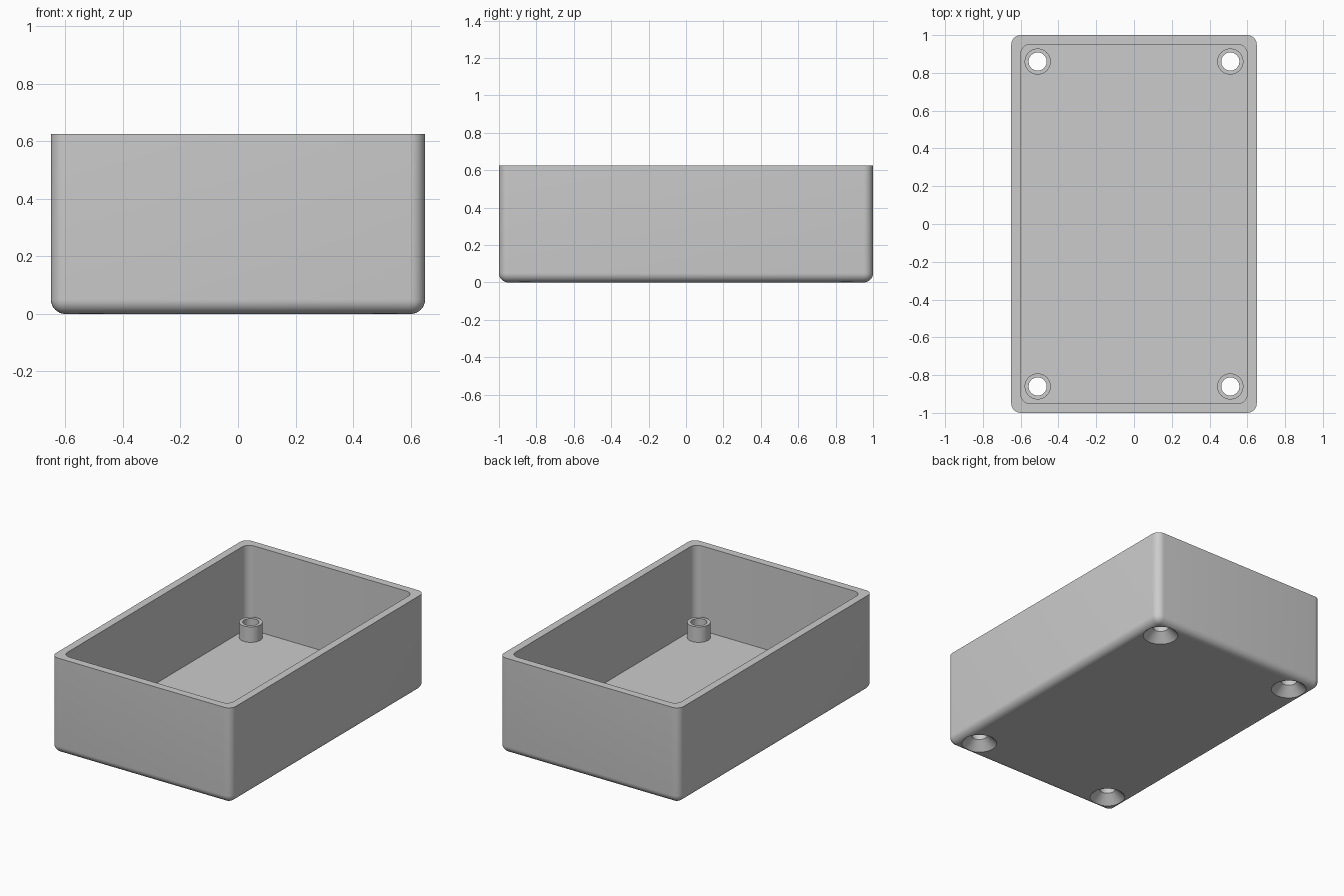
import bpy, bmesh, math
from mathutils import Vector

default = bpy.data.objects.get("Cube")
if default:
    bpy.data.objects.remove(default, do_unlink=True)

W, D, H = 1.3, 2.0, 0.625        # outer size
WALL, FLOOR = 0.05, 0.073
RADIUS = 0.05                    # corner rounding
POST_R, HOLE_R, POST_TOP = 0.069, 0.048, 0.174
SINK_R, SINK_DEPTH = 0.106, 0.056
POST_X, POST_Y = 0.51, 0.86

grey = bpy.data.materials.new("light grey plastic")
grey.use_nodes = True
grey.diffuse_color = (0.6, 0.6, 0.6, 1)
grey.node_tree.nodes["Principled BSDF"].inputs["Base Color"].default_value = (0.6, 0.6, 0.6, 1)


def finish(bm, name):
    bmesh.ops.recalc_face_normals(bm, faces=bm.faces)
    mesh = bpy.data.meshes.new(name)
    bm.to_mesh(mesh)
    bm.free()
    mesh.materials.append(grey)
    obj = bpy.data.objects.new(name, mesh)
    bpy.context.collection.objects.link(obj)
    return obj


def rounded_box(name, w, d, z0, z1, round_bottom):
    """Box with rounded upright edges and, if asked, a rounded bottom rim."""
    bm = bmesh.new()
    bmesh.ops.create_cube(bm, size=1)
    for v in bm.verts:
        v.co = Vector((v.co.x * w, v.co.y * d, z0 if v.co.z < 0 else z1))
    edges = []
    for e in bm.edges:
        a, b = (v.co.z for v in e.verts)
        upright = abs(a - b) > 0.01
        bottom = max(a, b) < z0 + 0.01
        if upright or (round_bottom and bottom):
            edges.append(e)
    bmesh.ops.bevel(bm, geom=edges, offset=RADIUS, segments=8,
                    profile=0.5, affect='EDGES')
    return finish(bm, name)


def lathed(name, profile):
    """Solid of revolution repeated at the four post positions."""
    bm = bmesh.new()
    for sx in (-1, 1):
        for sy in (-1, 1):
            centre = Vector((sx * POST_X, sy * POST_Y, 0))
            verts = [bm.verts.new(centre + Vector((r, 0, z))) for r, z in profile]
            edges = [bm.edges.new(pair) for pair in zip(verts, verts[1:])]
            bmesh.ops.spin(bm, geom=verts + edges, cent=centre, axis=(0, 0, 1),
                           angle=math.tau, steps=48)
    bmesh.ops.remove_doubles(bm, verts=bm.verts, dist=1e-5)
    return finish(bm, name)


def combine(target, other, operation):
    other.hide_render = True
    mod = target.modifiers.new(operation.lower(), 'BOOLEAN')
    mod.operation, mod.object, mod.solver = operation, other, 'EXACT'
    bpy.context.view_layer.objects.active = target
    bpy.ops.object.modifier_apply(modifier=mod.name)
    bpy.data.objects.remove(other, do_unlink=True)


# Open tray
tray = rounded_box("enclosure_tray", W, D, 0, H, True)
cavity = rounded_box("cavity_cutter", W - 2 * WALL, D - 2 * WALL, FLOOR, H + 0.1, False)
combine(tray, cavity, 'DIFFERENCE')

# Screw posts on the floor
posts = lathed("screw_posts", [(0, FLOOR - 0.01), (POST_R, FLOOR - 0.01),
                               (POST_R, POST_TOP), (0, POST_TOP)])
combine(tray, posts, 'UNION')

# Through holes with countersinks underneath
slope = (SINK_R - HOLE_R) / SINK_DEPTH
holes = lathed("hole_cutter", [(0, -0.02), (SINK_R + 0.02 * slope, -0.02),
                               (HOLE_R, SINK_DEPTH), (HOLE_R, POST_TOP + 0.1),
                               (0, POST_TOP + 0.1)])
combine(tray, holes, 'DIFFERENCE')

# Smooth fillets, sharp rims
bpy.ops.object.select_all(action='DESELECT')
tray.select_set(True)
bpy.context.view_layer.objects.active = tray
bpy.ops.object.shade_smooth_by_angle(angle=math.radians(30))
